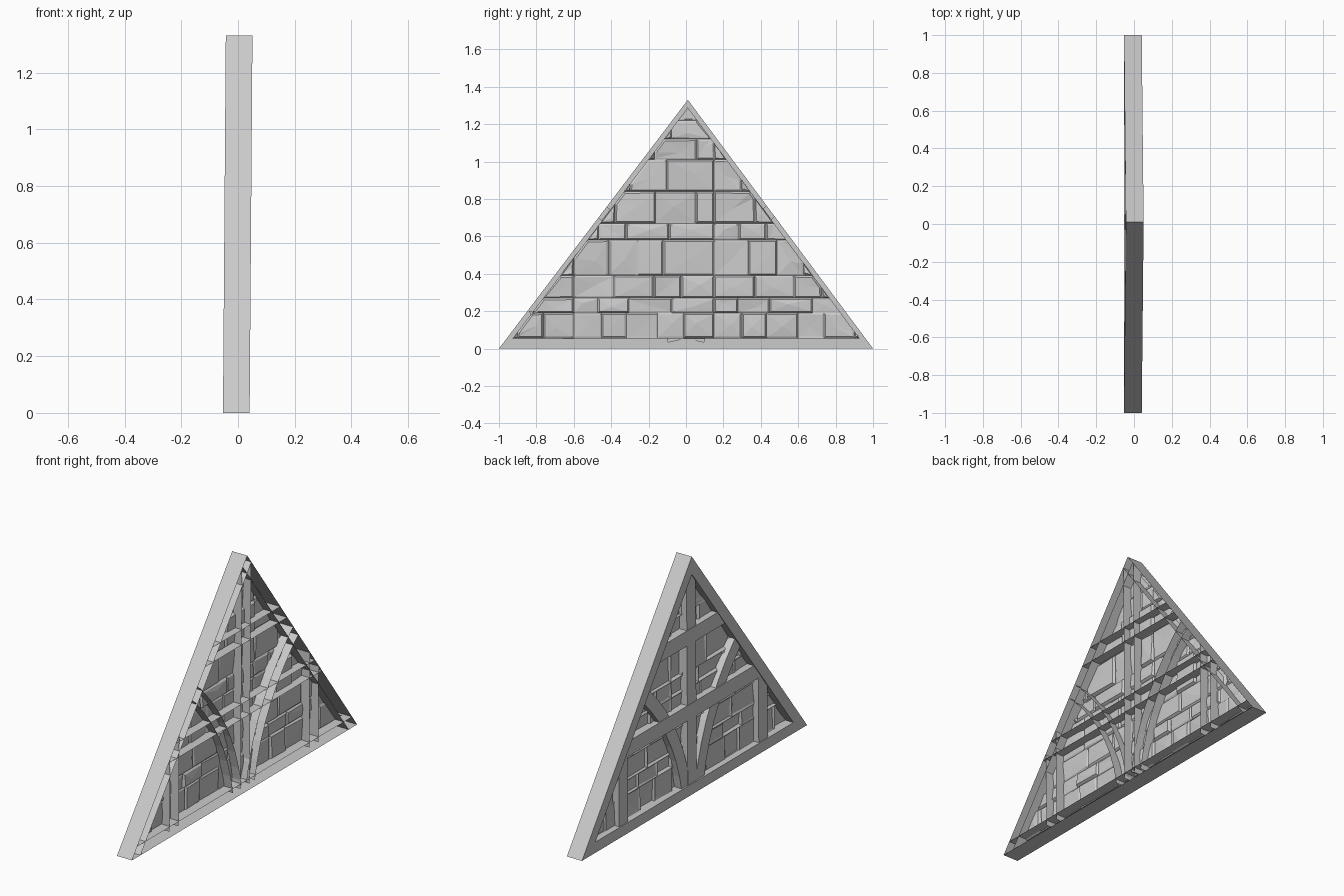
import bpy, bmesh, random
from mathutils import Vector

random.seed(4)
if "Cube" in bpy.data.objects:
    bpy.data.objects.remove(bpy.data.objects["Cube"])

grey = bpy.data.materials.new("plain_grey")
grey.use_nodes = True
grey.diffuse_color = (0.6, 0.6, 0.6, 1)
grey.node_tree.nodes["Principled BSDF"].inputs["Base Color"].default_value = (0.6, 0.6, 0.6, 1)

BACK, FRONT, WALL = -0.053, 0.041, -0.018
APEX = Vector((0, 0.01, 1.33))
FEET = [Vector((0, s, 0)) for s in (-1, 1)]
UP = Vector((0, 0, 1))


def slope_normal(foot):
    d = (APEX - foot).normalized()
    n = Vector((0, -d.z, d.y))
    return n if n.z > 0 else -n


def trim(bm, margin=0.0):
    """Cut away everything outside the gable triangle."""
    planes = [(f, slope_normal(f)) for f in FEET] + [(Vector(), -UP)]
    for co, no in planes:
        bmesh.ops.bisect_plane(bm, geom=bm.verts[:] + bm.edges[:] + bm.faces[:], dist=1e-4,
                               plane_co=co - no * margin, plane_no=no, clear_outer=True)


def finish(bm, name):
    # the whole panel leans very slightly
    for v in bm.verts:
        v.co.x += 0.0075 * v.co.z
    mesh = bpy.data.meshes.new(name)
    bm.to_mesh(mesh)
    bm.free()
    mesh.materials.append(grey)
    obj = bpy.data.objects.new(name, mesh)
    bpy.context.collection.objects.link(obj)


def beam(name, path, width, back=BACK, front=FRONT):
    """Timber with a flat cap and two long sides, open towards +x."""
    pts = [Vector((0, y, z)) for y, z in path]
    bm = bmesh.new()
    rings = []
    for i, p in enumerate(pts):
        d = (pts[min(i + 1, len(pts) - 1)] - pts[max(i - 1, 0)]).normalized()
        side = Vector((0, -d.z, d.y)) * width / 2
        ring = [(front, p + side), (back, p + side), (back, p - side), (front, p - side)]
        rings.append([bm.verts.new((x, q.y, q.z)) for x, q in ring])
    for a, b in zip(rings, rings[1:]):
        for k in range(3):
            bm.faces.new((a[k], a[k + 1], b[k + 1], b[k]))
    trim(bm)
    finish(bm, name)


# Outer frame
beam("sill", [(-1.1, 0.03), (1.1, 0.03)], 0.06)
for side, foot in zip(("right", "left"), FEET):
    d = (APEX - foot).normalized() * 0.1
    inset = slope_normal(foot) * 0.03
    a, b = foot - d - inset, APEX + d - inset
    beam(side + "_rafter", [(a.y, a.z), (b.y, b.z)], 0.06)

# Horizontal ties and centre post
beam("upper_tie", [(-0.6, 0.885), (0.6, 0.885)], 0.085, BACK + 0.004, FRONT - 0.002)
beam("middle_tie", [(-0.9, 0.465), (0.9, 0.465)], 0.085, BACK + 0.004, FRONT - 0.002)
beam("centre_post", [(0.01, 0.03), (0.01, 1.4)], 0.08, BACK + 0.006, FRONT - 0.004)

# Side posts and curved braces
for side, s in (("right", -1), ("left", 1)):
    beam(side + "_post", [(s * 0.62, 0.03), (s * 0.62, 0.6)], 0.08, BACK + 0.006, FRONT - 0.004)
    p0, p1, p2 = Vector((0.06, 0.04)), Vector((0.13, 0.46)), Vector((0.5, 0.78))
    curve = []
    for i in range(9):
        t = i / 8
        p = p0 * (1 - t) ** 2 + p1 * 2 * t * (1 - t) + p2 * t * t
        curve.append((s * p.x, p.y))
    beam(side + "_brace", curve, 0.075, BACK + 0.009, FRONT - 0.004)

# Rough stone infill: courses of blocks repeating along the wall
bm = bmesh.new()
levels = [0.055, 0.19, 0.27, 0.39, 0.58, 0.67, 0.84, 1.01, 1.12, 1.22, 1.34]
PERIOD = 0.75
for low, high in zip(levels, levels[1:]):
    cuts = [0.0]
    while cuts[-1] < PERIOD - 0.3:
        cuts.append(cuts[-1] + random.uniform(0.12, 0.24))
    cuts.append(PERIOD)
    for tile in range(-1, 3):
        start = -0.6 + PERIOD * tile
        for a, b in zip(cuts, cuts[1:]):
            corners = ((a, low), (b, low), (b, high), (a, high))
            bm.faces.new([bm.verts.new((WALL, start + y, z)) for y, z in corners])
bmesh.ops.remove_doubles(bm, verts=bm.verts[:], dist=1e-4)
trim(bm, 0.025)
blocks = bm.faces[:]
bmesh.ops.inset_individual(bm, faces=blocks, thickness=0.012, depth=0.0, use_even_offset=False)
for f in blocks:
    lift = random.uniform(0.003, 0.014)
    for v in f.verts:
        v.co.x = WALL + lift + random.uniform(-0.006, 0.006)
poked = bmesh.ops.poke(bm, faces=blocks)
for v in poked["verts"]:
    v.co += Vector((random.uniform(-0.003, 0.006), random.uniform(-0.02, 0.02), random.uniform(-0.015, 0.015)))
finish(bm, "stone_infill")
